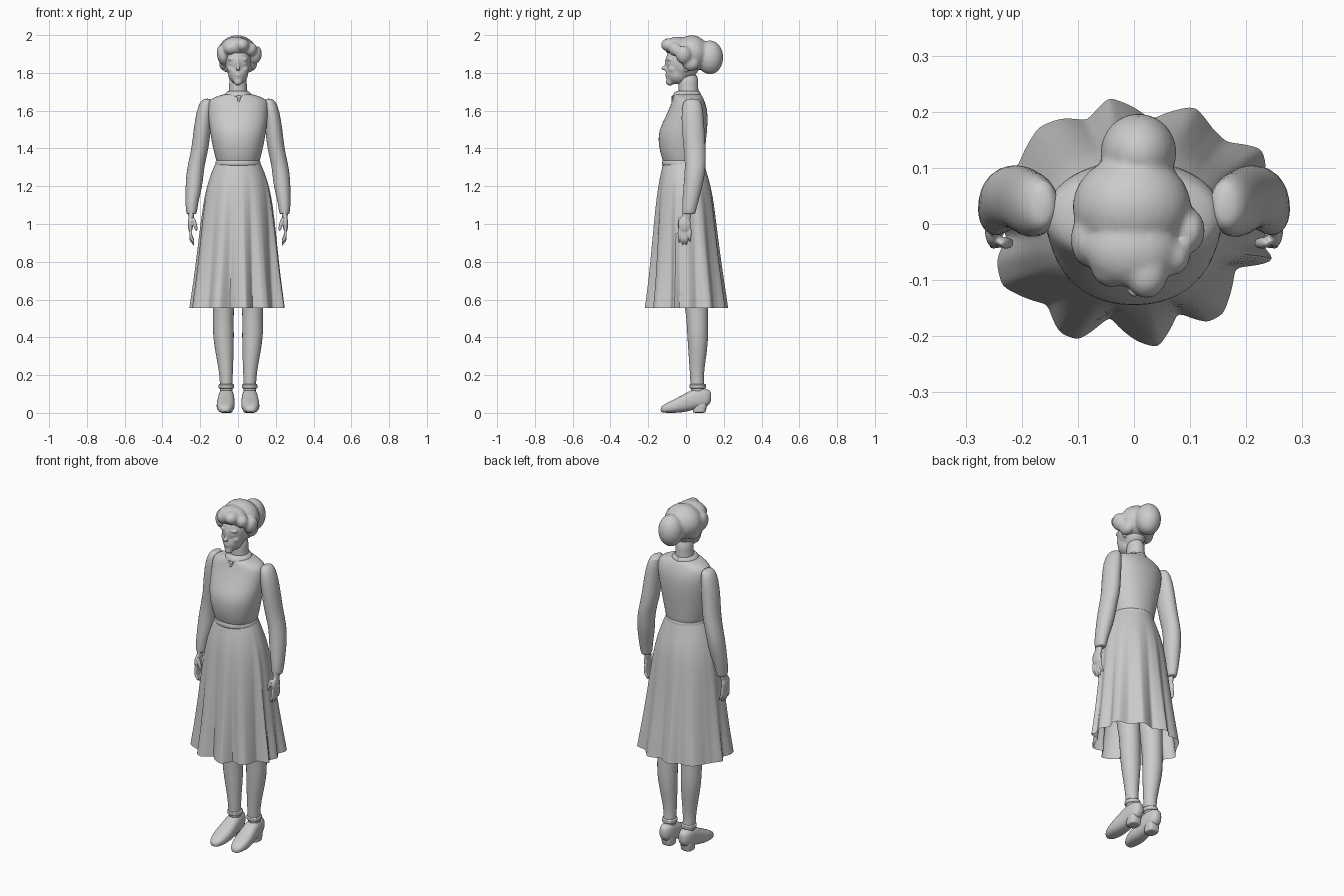
import bpy, bmesh, math
from mathutils import Matrix

grey = bpy.data.materials.new("plain_grey")
grey.diffuse_color = (0.6, 0.6, 0.6, 1)


def finish(name, bm, subsurf=0, voxel=0, angle=50):
    me = bpy.data.meshes.new(name)
    bm.to_mesh(me)
    bm.free()
    ob = bpy.data.objects.new(name, me)
    bpy.context.collection.objects.link(ob)
    me.materials.append(grey)
    if voxel:
        m = ob.modifiers.new("blend", 'REMESH')
        m.mode = 'VOXEL'
        m.voxel_size = voxel
        m.use_smooth_shade = True
        s = ob.modifiers.new("soften", 'SMOOTH')
        s.factor = 0.5
        s.iterations = 4
    if subsurf:
        m = ob.modifiers.new("round", 'SUBSURF')
        m.levels = m.render_levels = subsurf
    bpy.ops.object.select_all(action='DESELECT')
    bpy.context.view_layer.objects.active = ob
    ob.select_set(True)
    bpy.ops.object.shade_smooth_by_angle(angle=math.radians(angle))
    return ob


def skin(bm, rings, cap=True):
    rings = [[bm.verts.new(p) for p in ring] for ring in rings]
    n = len(rings[0])
    for lo, hi in zip(rings, rings[1:]):
        for j in range(n):
            k = (j + 1) % n
            bm.faces.new((lo[j], lo[k], hi[k], hi[j]))
    if cap:
        bm.faces.new(rings[0][::-1])
        bm.faces.new(rings[-1])
        bmesh.ops.recalc_face_normals(bm, faces=bm.faces[:])


def loft(name, rows, axis='z', n=20, power=2.0, subsurf=1):
    """rows: position on axis, centre a, centre b, radius a, radius b"""
    rings = []
    for t, a, b, ra, rb in rows:
        ring = []
        for j in range(n):
            th = 2 * math.pi * j / n
            c, s = math.cos(th), math.sin(th)
            u = a + ra * math.copysign(abs(c) ** (2 / power), c)
            v = b + rb * math.copysign(abs(s) ** (2 / power), s)
            ring.append((u, v, t) if axis == 'z' else (u, t, v))
        rings.append(ring)
    bm = bmesh.new()
    skin(bm, rings)
    return finish(name, bm, subsurf)


def depth_rows(rows):
    """z, half width, front y, back y -> loft rows"""
    return [(z, 0, (f + b) / 2, w, (b - f) / 2) for z, w, f, b in rows]


def blobs(name, parts, voxel):
    """parts: centre, radii, tilt about y in degrees"""
    bm = bmesh.new()
    for c, r, tilt in parts:
        mat = (Matrix.Translation(c) @ Matrix.Rotation(math.radians(tilt), 4, 'Y')
               @ Matrix.Diagonal((*r, 1)))
        bmesh.ops.create_uvsphere(bm, u_segments=24, v_segments=16, radius=1, matrix=mat)
    return finish(name, bm, voxel=voxel)


# Skirt: open flared shell whose pleats deepen toward the hem
HEM = [(-.044, .225), (.005, .205), (.03, .185), (.108, .209), (.14, .17), (.165, .145),
       (.228, .134), (.236, .1), (.215, .06), (.25, .01), (.225, -.035), (.253, -.066),
       (.18, -.077), (.174, -.116), (.158, -.161), (.13, -.175), (.078, -.157),
       (.042, -.22), (.006, -.209), (-.044, -.164), (-.1, -.207), (-.133, -.193),
       (-.154, -.143), (-.235, -.11), (-.245, -.066), (-.225, -.02), (-.262, .03),
       (-.228, .07), (-.204, .11), (-.169, .173), (-.13, .188), (-.083, .184)]
hem = sorted((math.atan2(y, x), math.hypot(x, y)) for x, y in HEM)
hem = [(hem[-1][0] - 2 * math.pi, hem[-1][1])] + hem + [(hem[0][0] + 2 * math.pi, hem[0][1])]


def hem_radius(th):
    for (t0, r0), (t1, r1) in zip(hem, hem[1:]):
        if t0 <= th <= t1:
            return r0 + (r1 - r0) * (th - t0) / max(t1 - t0, 1e-6)
    return hem[0][1]


def oval(a, b, th):
    return a * b / math.hypot(b * math.cos(th), a * math.sin(th))


rings = []
for z, a, b, cy, w in [(.555, .225, .19, 0, 1), (.66, .215, .181, 0, .87),
                       (.76, .206, .173, -.002, .72), (.95, .193, .16, -.005, .45),
                       (1.1, .18, .15, -.006, .25), (1.2, .164, .138, -.008, .1),
                       (1.28, .138, .119, -.012, 0), (1.33, .115, .107, -.012, 0)]:
    ring = []
    for j in range(128):
        th = -math.pi + 2 * math.pi * j / 128
        r = oval(a, b, th) * (1 + w * (hem_radius(th) / oval(.225, .19, th) - 1))
        ring.append((r * math.cos(th), cy + r * math.sin(th), z))
    rings.append(ring)
bm = bmesh.new()
skin(bm, rings, cap=False)
finish("skirt", bm, subsurf=1)

# Bodice, waistband, collar and neck
loft("bodice", depth_rows([
    (1.31, .112, -.118, .092), (1.335, .114, -.122, .094), (1.38, .128, -.139, .1),
    (1.45, .142, -.148, .107), (1.5, .15, -.142, .113), (1.56, .157, -.112, .115),
    (1.61, .16, -.09, .112), (1.645, .158, -.076, .1), (1.665, .14, -.07, .092),
    (1.68, .1, -.066, .083), (1.692, .06, -.06, .075)]), n=32, power=2.15)
loft("waistband", depth_rows([
    (1.305, .12, -.127, .098), (1.312, .122, -.128, .099),
    (1.338, .118, -.126, .097), (1.344, .114, -.122, .094)]), n=32)
loft("collar", depth_rows([
    (1.66, .085, -.072, .085), (1.685, .075, -.07, .08),
    (1.702, .058, -.058, .075), (1.704, .05, -.05, .07)]), n=28)
blobs("collar_opening", [((.004, -.071, 1.655), (.008, .006, .024), 10),
                         ((.004, -.072, 1.674), (.018, .006, .007), 0)], .004)
loft("neck", [(1.64, 0, .015, .06, .055), (1.7, 0, .014, .05, .053),
              (1.74, 0, .012, .046, .052), (1.8, 0, .015, .048, .052)])

# Head: jaw and skull masses blended with nose, lips, brow and ears
face = [((0, -.015, 1.86), (.07, .092, .1), 0), ((0, -.045, 1.8), (.054, .062, .06), 0),
        ((0, -.085, 1.752), (.023, .022, .02), 0), ((0, -.1, 1.85), (.009, .014, .032), 0),
        ((0, -.116, 1.824), (.012, .016, .011), 0), ((0, -.099, 1.79), (.02, .012, .006), 0),
        ((0, -.097, 1.78), (.016, .012, .006), 0), ((0, -.08, 1.775), (.03, .025, .035), 0)]
for s in (-1, 1):
    face += [((s * .03, -.085, 1.873), (.024, .018, .007), s * 6),
             ((s * .03, -.087, 1.848), (.014, .01, .007), 0),
             ((s * .034, -.067, 1.82), (.022, .027, .022), 0),
             ((s * .068, .005, 1.83), (.009, .018, .028), 0)]
blobs("head", face, .0055)

# Hair: swept waves gathered into a bun
blobs("hair", [
    ((-.004, .03, 1.903), (.106, .093, .096), 0),
    ((-.005, -.045, 1.94), (.082, .068, .052), 0),
    ((.022, -.088, 1.948), (.038, .045, .036), 15),
    ((-.04, -.075, 1.932), (.038, .038, .036), -25),
    ((-.08, -.028, 1.895), (.032, .05, .055), -10),
    ((.066, -.058, 1.925), (.034, .034, .036), 25),
    ((.094, -.012, 1.895), (.032, .042, .048), 10),
    ((-.07, .02, 1.85), (.03, .045, .04), 0),
    ((.07, .025, 1.85), (.032, .045, .04), 0),
    ((.008, .127, 1.882), (.068, .07, .09), 0)], .008)

for s, side in ((-1, "left"), (1, "right")):
    # Sleeve
    loft(side + "_sleeve", [(z, s * x, y, rx, ry) for z, x, y, rx, ry in [
        (1.664, .163, .032, .014, .025), (1.652, .166, .033, .033, .047),
        (1.6, .177, .033, .043, .059), (1.5, .19, .038, .046, .06),
        (1.4, .2, .046, .046, .059), (1.33, .218, .05, .045, .056),
        (1.26, .229, .046, .046, .054), (1.2, .233, .037, .045, .051),
        (1.12, .244, .023, .035, .043), (1.07, .246, .016, .03, .037),
        (1.055, .246, .015, .026, .034), (1.053, .246, .015, .022, .03)]])
    # Hand with four fingers and a thumb
    hand = [((s * .248, .003, 1.05), (.016, .024, .045), 0),
            ((s * .252, -.008, 1.0), (.014, .034, .045), 0),
            ((s * .228, -.034, 1.0), (.01, .011, .04), s * 14)]
    for i in range(4):
        y, tip = -.036 + i * .019, (.93, .918, .92, .935)[i]
        hand.append(((s * .25, y, tip + .02), (.0085, .009, .036), 0))
        hand.append(((s * .243, y, tip - .008), (.0075, .008, .027), s * 25))
    blobs(side + "_hand", hand, .0045)
    # Leg
    loft(side + "_leg", [(z, s * x, y, rx, ry) for z, x, y, rx, ry in [
        (.08, .062, .066, .032, .037), (.14, .062, .06, .034, .037),
        (.2, .063, .057, .035, .036), (.28, .068, .06, .044, .045),
        (.38, .076, .063, .055, .055), (.46, .078, .061, .056, .057),
        (.54, .077, .058, .055, .06), (.7, .08, .04, .065, .07),
        (.95, .085, .01, .075, .08)]])
    # Shoe with a pointed toe, ankle strap and block heel
    loft(side + "_shoe", [(y, s * x, (b + t) / 2, w, (t - b) / 2) for y, x, w, b, t in [
        (-.135, .068, .012, .006, .026), (-.122, .068, .032, 0, .042),
        (-.08, .067, .047, 0, .064), (-.03, .065, .049, 0, .088),
        (.02, .063, .045, .01, .118), (.06, .062, .041, .022, .135),
        (.1, .062, .038, .025, .13), (.125, .062, .026, .045, .12),
        (.134, .062, .012, .065, .108)]], axis='y', power=2.5)
    loft(side + "_heel", [(z, s * .062, y, rx, ry) for z, y, rx, ry in [
        (0, .07, .032, .033), (.004, .07, .033, .034),
        (.03, .073, .034, .036), (.07, .078, .036, .042)]], power=3)
    loft(side + "_ankle_strap", [(z, s * .062, .062, r, r + .003) for z, r in [
        (.128, .038), (.132, .042), (.15, .042), (.154, .037)]])
